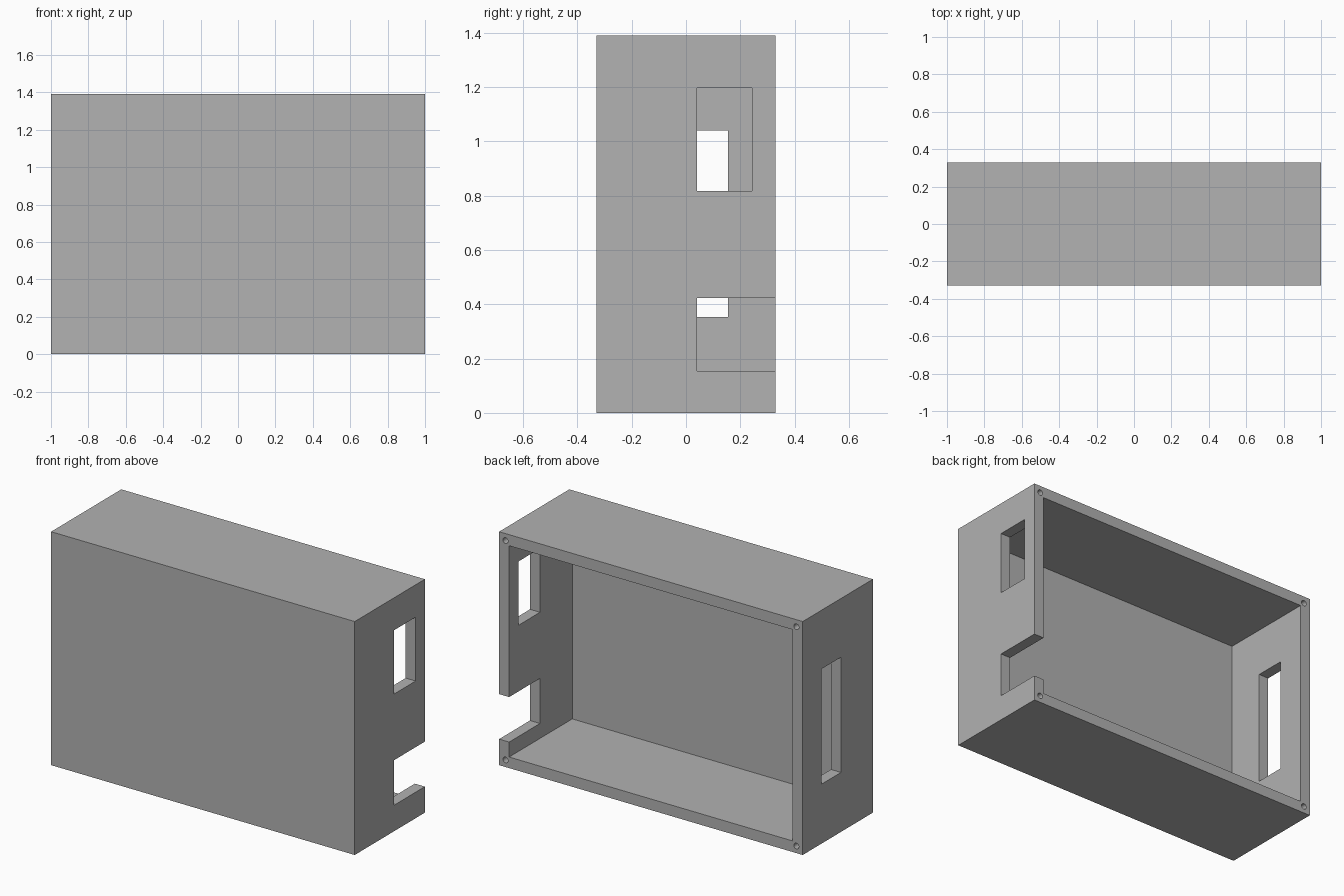
import bpy
import math

if "Cube" in bpy.data.objects:
    bpy.data.objects.remove(bpy.data.objects["Cube"], do_unlink=True)

W, D, H = 2.0, 0.66, 1.39    # outer size
WALL = 0.066
OVER = 0.1                   # how far cutters pass the surface
SCREW = 0.042                # screw hole distance from the edges

grey = bpy.data.materials.new("plain grey")
grey.use_nodes = True
colour = (0.445, 0.445, 0.445, 1)
grey.diffuse_color = colour
grey.node_tree.nodes["Principled BSDF"].inputs["Base Color"].default_value = colour


def box(name, x, y, z):
    """Box spanning the given (low, high) ranges."""
    bpy.ops.mesh.primitive_cube_add(size=1, location=[sum(r) / 2 for r in (x, y, z)])
    ob = bpy.context.object
    ob.name = name
    ob.scale = [r[1] - r[0] for r in (x, y, z)]
    bpy.ops.object.transform_apply(location=True, rotation=False, scale=True)
    ob.data.materials.append(grey)
    return ob


def cut(target, cutter):
    """Subtract the cutter from the target, then discard it."""
    cutter.hide_render = True
    mod = target.modifiers.new(cutter.name, "BOOLEAN")
    mod.operation = "DIFFERENCE"
    mod.solver = "EXACT"
    mod.object = cutter
    bpy.ops.object.select_all(action="DESELECT")
    bpy.context.view_layer.objects.active = target
    target.select_set(True)
    bpy.ops.object.modifier_apply(modifier=mod.name)
    bpy.data.objects.remove(cutter, do_unlink=True)


# Enclosure, open at the back
case = box("enclosure", (-W / 2, W / 2), (-D / 2, D / 2), (0, H))
back = D / 2 + OVER
cut(case, box("cavity", (WALL - W / 2, W / 2 - WALL),
              (WALL - D / 2, back), (WALL, H - WALL)))

# Openings in the left wall: a window and a notch reaching the rim
left = (W / 2 - WALL - OVER, W / 2 + OVER)
cut(case, box("window", left, (0.04, 0.243), (0.817, 1.197)))
cut(case, box("notch", left, (0.04, back), (0.155, 0.423)))

# Tall slot in the right wall
cut(case, box("slot", (-left[1], -left[0]), (-0.03, 0.155), (0.354, 1.04)))

# Screw holes in the four rim corners
for x in (SCREW - W / 2, W / 2 - SCREW):
    for z in (SCREW, H - SCREW):
        bpy.ops.mesh.primitive_cylinder_add(vertices=24, radius=0.017, depth=0.2,
                                            location=(x, D / 2, z),
                                            rotation=(math.pi / 2, 0, 0))
        hole = bpy.context.object
        hole.name = "screw_hole"
        hole.data.materials.append(grey)
        cut(case, hole)

bpy.ops.object.shade_smooth_by_angle(angle=math.radians(30))
